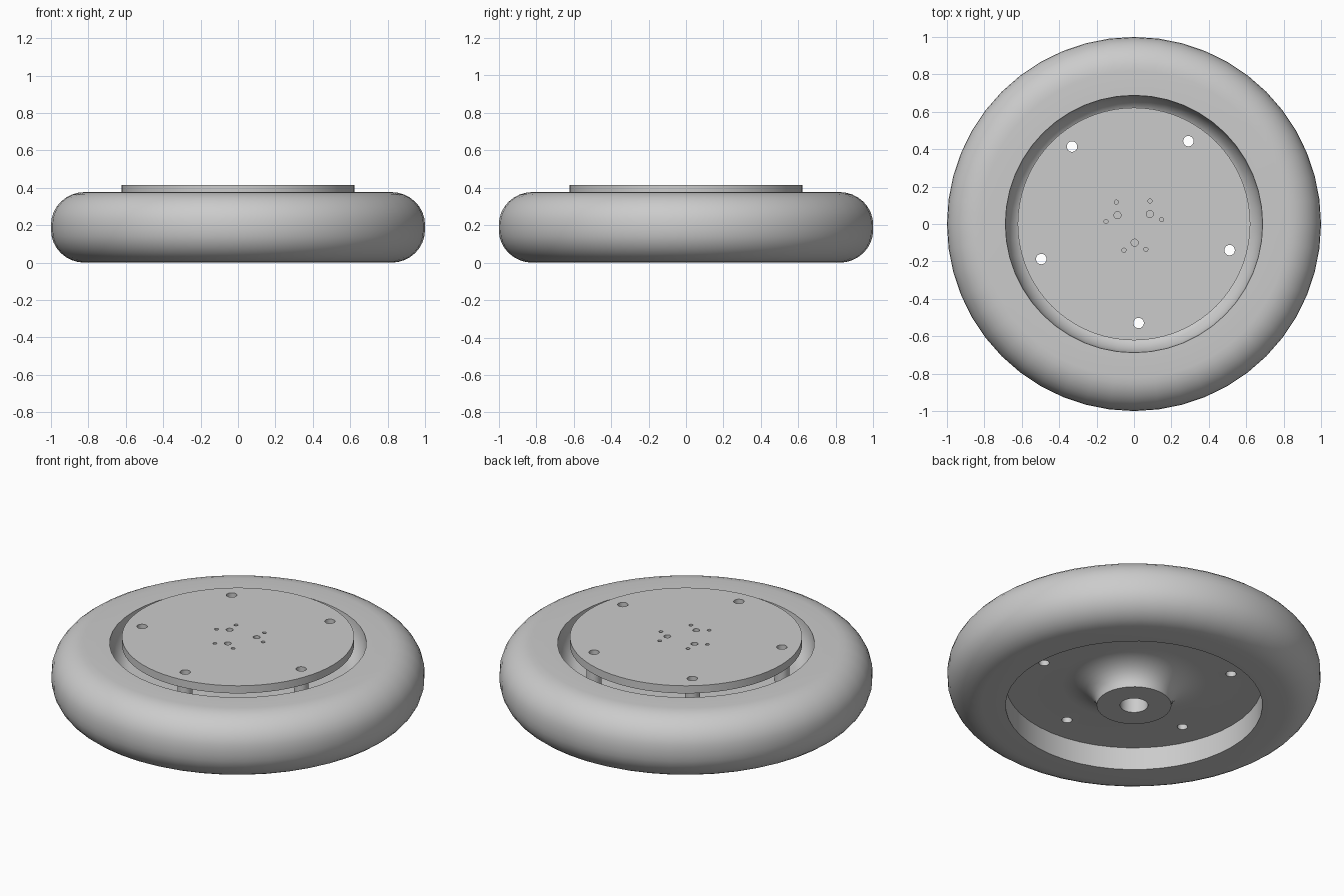
import bpy
import bmesh
from math import sin, cos, pi, radians
from mathutils import Matrix, Vector

if "Cube" in bpy.data.objects:
    bpy.data.objects.remove(bpy.data.objects["Cube"])

grey = bpy.data.materials.new("plain grey")
grey.use_nodes = True
COLOUR = (0.6, 0.6, 0.6, 1)
grey.diffuse_color = COLOUR
grey.node_tree.nodes["Principled BSDF"].inputs["Base Color"].default_value = COLOUR


def finish(name, bm):
    bmesh.ops.recalc_face_normals(bm, faces=bm.faces)
    mesh = bpy.data.meshes.new(name)
    bm.to_mesh(mesh)
    bm.free()
    mesh.materials.append(grey)
    obj = bpy.data.objects.new(name, mesh)
    bpy.context.collection.objects.link(obj)
    return obj


def lathe(name, profile, segments):
    """Spin a closed (radius, height) outline around z."""
    bm = bmesh.new()
    verts = [bm.verts.new((r, 0, z)) for r, z in profile]
    edges = [bm.edges.new((v, verts[i - 1])) for i, v in enumerate(verts)]
    bmesh.ops.spin(bm, geom=verts + edges, cent=(0, 0, 0), axis=(0, 0, 1),
                   angle=2 * pi, steps=segments, use_merge=True)
    bmesh.ops.remove_doubles(bm, verts=bm.verts, dist=0.0001)
    return finish(name, bm)


def add_cylinder(bm, radius, low, high, centre=(0, 0), segments=24):
    place = Matrix.Translation((centre[0], centre[1], (low + high) / 2))
    bmesh.ops.create_cone(bm, cap_ends=True, segments=segments, radius1=radius,
                          radius2=radius, depth=high - low, matrix=place)


def arc(r, z, rad_r, rad_z, start, end, steps=8):
    angles = [radians(start + (end - start) * i / steps) for i in range(steps + 1)]
    return [(r + rad_r * cos(a), z + rad_z * sin(a)) for a in angles]


def ring(count, radius, start):
    return [(radius * cos(radians(start + 360 * i / count)),
             radius * sin(radians(start + 360 * i / count))) for i in range(count)]


def drill(obj, holes):
    """Cut vertical holes given as (centre, radius, low, high)."""
    bm = bmesh.new()
    for centre, radius, low, high in holes:
        add_cylinder(bm, radius, low, high, centre)
    cutter = finish("hole_cutter", bm)
    cutter.hide_render = True
    mod = obj.modifiers.new("holes", "BOOLEAN")
    mod.operation = "DIFFERENCE"
    mod.solver = "EXACT"
    mod.object = cutter
    bpy.context.view_layer.objects.active = obj
    bpy.ops.object.modifier_apply(modifier=mod.name)
    bpy.data.objects.remove(cutter)


def smooth(obj):
    bpy.ops.object.select_all(action="DESELECT")
    obj.select_set(True)
    bpy.context.view_layer.objects.active = obj
    bpy.ops.object.shade_smooth_by_angle(angle=radians(35))


TOP, FLOOR, UNDER, PLATE = 0.377, 0.22, 0.134, 0.37
bolts = ring(5, 0.53, -87.3)

# Wheel: rounded tyre, dished web and flared hub in one turned outline
outline = [(0.075, 0), (0.188, 0)]
outline += arc(0.385, 0, 0.185, UNDER, 180, 90)         # flared hub underside
outline += [(0.688, UNDER), (0.688, 0)]                 # lower recess
outline += arc(0.82, 0.175, 0.18, 0.175, -90, 0)        # tyre shoulders
outline += arc(0.82, 0.202, 0.18, 0.175, 0, 90)
outline += arc(0.58, TOP, 0.108, TOP - FLOOR, 0, -90)   # upper bowl
outline += [(0.2, FLOOR), (0.2, PLATE), (0.075, PLATE)]  # hub top
wheel = lathe("wheel", outline, 48)
drill(wheel, [(c, 0.028, 0.05, 0.3) for c in bolts])
smooth(wheel)

# Cover plate with bolt holes and a small hole pattern in the middle
bm = bmesh.new()
add_cylinder(bm, 0.622, PLATE, 0.415, segments=72)
plate = finish("cover_plate", bm)
holes = [(c, 0.028, 0.3, 0.5) for c in bolts]
holes += [(c, 0.019, PLATE + 0.006, 0.5) for c in ring(3, 0.1, -88)]
for offset in (-23, 23):
    holes += [(c, 0.011, PLATE + 0.006, 0.5) for c in ring(3, 0.15, -88 + offset)]
drill(plate, holes)
smooth(plate)

# Hollow spacers between web and plate
for i, (x, y) in enumerate(bolts):
    spacer = lathe(f"spacer_{i + 1}", [(0.028, FLOOR), (0.04, FLOOR),
                                       (0.04, PLATE), (0.028, PLATE)], 24)
    spacer.location = Vector((x, y, 0))
    smooth(spacer)
